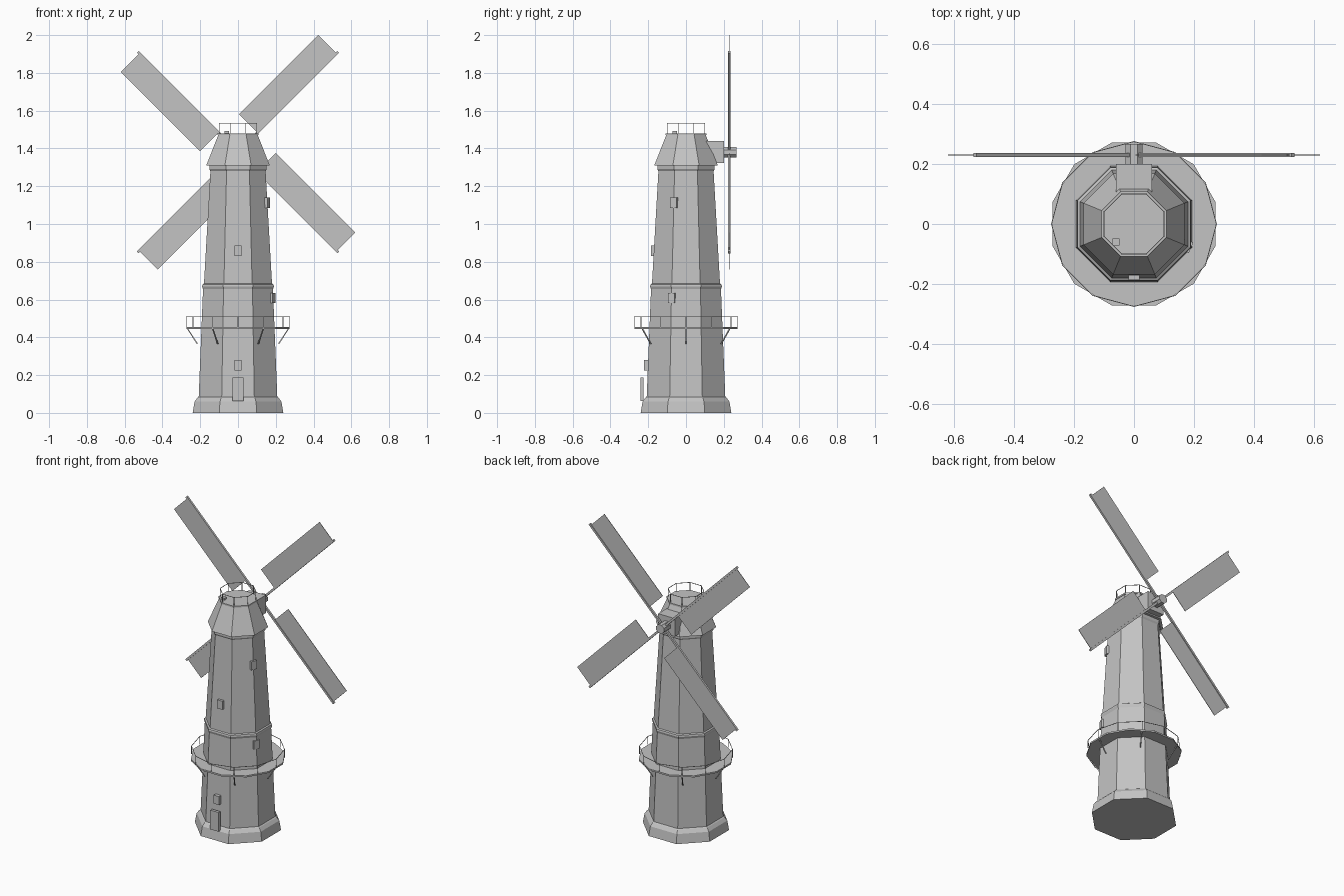
import bpy, bmesh, math
from mathutils import Vector, Matrix

cube = bpy.data.objects.get("Cube")
if cube:
    bpy.data.objects.remove(cube, do_unlink=True)

grey = bpy.data.materials.new("plain grey")
grey.use_nodes = True
colour = (0.55, 0.55, 0.55, 1)
grey.diffuse_color = colour
grey.node_tree.nodes["Principled BSDF"].inputs["Base Color"].default_value = colour


def finish(name, bm):
    bmesh.ops.recalc_face_normals(bm, faces=bm.faces[:])
    mesh = bpy.data.meshes.new(name)
    bm.to_mesh(mesh)
    bm.free()
    mesh.materials.append(grey)
    ob = bpy.data.objects.new(name, mesh)
    bpy.context.collection.objects.link(ob)
    return ob


def prism(name, profile, sides):
    """Stack of regular polygons with flat sides facing the axes; profile = (apothem, z)."""
    bm = bmesh.new()
    rings = []
    for apothem, z in profile:
        r = apothem / math.cos(math.pi / sides)
        rings.append([bm.verts.new((r * math.cos(a), r * math.sin(a), z))
                      for a in [(i + 0.5) * math.tau / sides for i in range(sides)]])
    for low, high in zip(rings, rings[1:]):
        for i in range(sides):
            j = (i + 1) % sides
            bm.faces.new((low[i], low[j], high[j], high[i]))
    bm.faces.new(rings[0][::-1])
    bm.faces.new(rings[-1])
    return finish(name, bm)


def add_box(bm, centre, size, matrix=Matrix()):
    bmesh.ops.create_cube(bm, size=1, matrix=matrix @ Matrix.Translation(centre)
                          @ Matrix.Diagonal((*size, 1)))


def box(name, centre, size, matrix=Matrix()):
    bm = bmesh.new()
    add_box(bm, centre, size, matrix)
    return finish(name, bm)


def add_bar(bm, a, b, radius, sides=4):
    a, b = Vector(a), Vector(b)
    turn = (b - a).to_track_quat('Z', 'Y').to_matrix().to_4x4()
    bmesh.ops.create_cone(bm, cap_ends=True, segments=sides, radius1=radius, radius2=radius,
                          depth=(b - a).length,
                          matrix=Matrix.Translation((a + b) / 2) @ turn
                          @ Matrix.Rotation(math.pi / sides, 4, 'Z'))


def polar(r, angle, z):
    return (r * math.cos(angle), r * math.sin(angle), z)


def railing(name, r, low, high, posts, offset):
    bm = bmesh.new()
    for i in range(posts):
        a, b = [(k + offset) * math.tau / posts for k in (i, i + 1)]
        add_bar(bm, polar(r, a, low), polar(r, a, high), 0.002)
        add_bar(bm, polar(r, a, high), polar(r, b, high), 0.002)
    finish(name, bm)


# Tower body and cap
prism("tower", [(0.24, 0), (0.23, 0.06), (0.215, 0.08), (0.208, 0.085), (0.185, 0.655),
                (0.19, 0.67), (0.188, 0.68), (0.18, 0.685), (0.146, 1.28),
                (0.152, 1.29), (0.152, 1.31)], 8)
prism("cap", [(0.168, 1.31), (0.105, 1.47)], 8)
prism("cap_deck", [(0.108, 1.47), (0.108, 1.48)], 8)
railing("cap_railing", 0.108, 1.48, 1.533, 8, 0.5)
box("cap_hatch", (-0.06, -0.06, 1.485), (0.024, 0.024, 0.016))

# Balcony with railing and braces
prism("balcony_deck", [(0.272, 0.445), (0.272, 0.455)], 12)
railing("balcony_railing", 0.275, 0.455, 0.508, 12, 0)
bm = bmesh.new()
for i in range(6):
    a = i * math.tau / 6
    add_bar(bm, polar(0.268, a, 0.447), polar(0.215, a, 0.365), 0.004)
finish("balcony_braces", bm)

# Door and windows
box("door", (0, -0.233, 0.125), (0.06, 0.018, 0.125))
box("front_window_low", (0, -0.212, 0.253), (0.038, 0.022, 0.055))
box("front_window_high", (0, -0.178, 0.858), (0.038, 0.016, 0.055))
corner = Matrix.Rotation(-math.pi / 8, 4, 'Z')
box("side_window_low", (0.195, 0, 0.608), (0.022, 0.038, 0.055), corner)
box("side_window_high", (0.165, 0, 1.112), (0.022, 0.038, 0.055), corner)

# Axle housing and hub
hub = Vector((0, 0.23, 1.38))
box("axle_housing", (0, 0.13, 1.381), (0.12, 0.14, 0.117))
bm = bmesh.new()
add_bar(bm, (0, 0.19, hub.z), (0, 0.267, hub.z), 0.03, 8)
finish("axle", bm)

# Four sails: arm along local x, thin blade to one side
for i in range(4):
    spin = Matrix.Translation(hub) @ Matrix.Rotation(-math.radians(45 + 90 * i), 4, 'Y')
    box("sail_arm_%d" % (i + 1), (0.375, 0, 0), (0.75, 0.013, 0.013), spin)
    box("sail_blade_%d" % (i + 1), (0.442, 0, 0.069), (0.594, 0.003, 0.138), spin)
